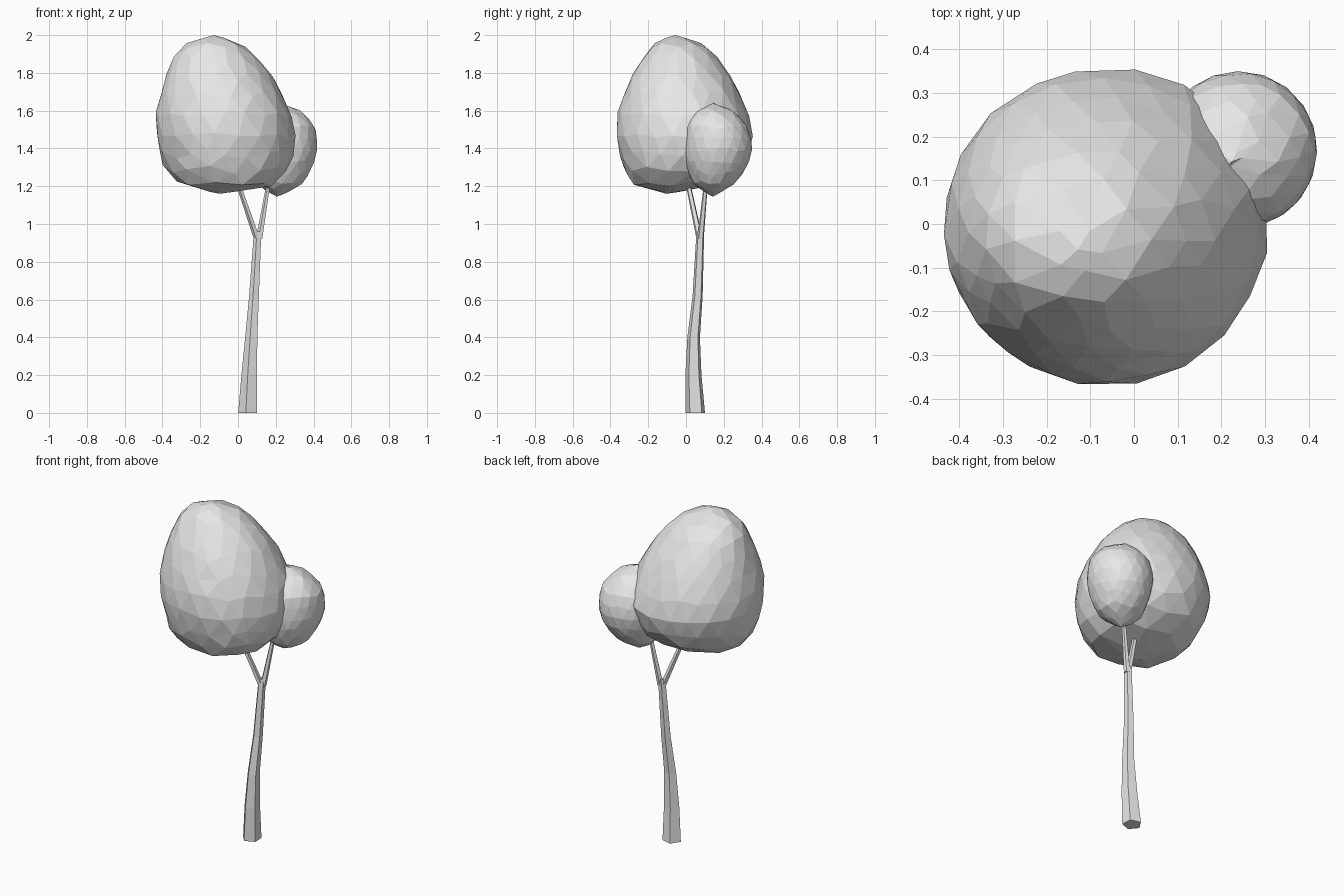
import bpy, bmesh, math, random
from mathutils import Vector

random.seed(4)
cube = bpy.data.objects.get("Cube")
if cube:
    bpy.data.objects.remove(cube, do_unlink=True)

grey = bpy.data.materials.new("light grey")
grey.use_nodes = True
grey.diffuse_color = (0.8, 0.8, 0.8, 1)
grey.node_tree.nodes["Principled BSDF"].inputs["Base Color"].default_value = (0.8, 0.8, 0.8, 1)


def finish(name, bm):
    bmesh.ops.recalc_face_normals(bm, faces=bm.faces)
    mesh = bpy.data.meshes.new(name)
    bm.to_mesh(mesh)
    bm.free()
    mesh.materials.append(grey)
    obj = bpy.data.objects.new(name, mesh)
    bpy.context.collection.objects.link(obj)


def sample(rings, z):
    """Centre and half widths of a crown at height z."""
    for a, b in zip(rings, rings[1:]):
        if z <= b[0]:
            t = (z - a[0]) / (b[0] - a[0])
            return [p + (q - p) * t for p, q in zip(a[1:], b[1:])]
    return rings[-1][1:]


def crown(name, rings, jitter):
    """Faceted ball reshaped to a profile of (z, x, y, half width x, half width y)."""
    bm = bmesh.new()
    bmesh.ops.create_icosphere(bm, subdivisions=3, radius=1)
    low, high = rings[0][0], rings[-1][0]
    for v in bm.verts:
        n = v.co.normalized()
        z = low + (high - low) * (n.z + 1) / 2
        x, y, rx, ry = sample(rings, z)
        flat = Vector((n.x, n.y))
        if flat.length > 0.01:
            flat.normalize()
        wobble = Vector([random.uniform(-jitter, jitter) for _ in range(3)])
        tangent = wobble - n * wobble.dot(n)
        v.co = Vector((x + rx * flat.x, y + ry * flat.y, z)) + tangent
    finish(name, bm)


def limb(name, rings):
    """Five-sided tapering tube through (x, y, z, radius) rings."""
    bm = bmesh.new()
    loops = []
    for x, y, z, r in rings:
        angles = [math.radians(72 * k - 33) for k in range(5)]
        loops.append([bm.verts.new((x + r * math.cos(a), y + r * math.sin(a), z)) for a in angles])
    for a, b in zip(loops, loops[1:]):
        for k in range(5):
            j = (k + 1) % 5
            bm.faces.new((a[k], a[j], b[j], b[k]))
    bm.faces.new(loops[0])
    bm.faces.new(loops[-1])
    finish(name, bm)


# Foliage
crown("large_crown", [
    (1.16, -0.09, -0.09, 0, 0),
    (1.20, -0.06, -0.07, 0.24, 0.21),
    (1.30, -0.055, -0.02, 0.335, 0.32),
    (1.45, -0.06, -0.005, 0.372, 0.367),
    (1.60, -0.078, -0.015, 0.358, 0.345),
    (1.75, -0.095, -0.025, 0.30, 0.285),
    (1.90, -0.125, -0.03, 0.212, 0.185),
    (1.97, -0.13, -0.045, 0.13, 0.115),
    (2.00, -0.14, -0.06, 0, 0)], 0.016)
crown("small_crown", [
    (1.145, 0.21, 0.14, 0, 0),
    (1.20, 0.22, 0.145, 0.115, 0.10),
    (1.30, 0.237, 0.163, 0.16, 0.164),
    (1.42, 0.242, 0.172, 0.184, 0.185),
    (1.52, 0.238, 0.16, 0.168, 0.163),
    (1.60, 0.225, 0.15, 0.11, 0.105),
    (1.64, 0.22, 0.15, 0, 0)], 0.008)

# Trunk and its two branches
limb("trunk", [
    (0.055, 0.05, 0, 0.054),
    (0.063, 0.040, 0.20, 0.045),
    (0.073, 0.041, 0.40, 0.035),
    (0.087, 0.062, 0.62, 0.028),
    (0.104, 0.075, 0.93, 0.022),
    (0.107, 0.077, 0.96, 0.016)])
limb("left_branch", [
    (0.113, 0.077, 0.92, 0.018),
    (0.156, 0.102, 1.18, 0.012),
    (0.185, 0.12, 1.35, 0.008)])
limb("right_branch", [
    (0.102, 0.073, 0.92, 0.018),
    (0.013, 0.018, 1.18, 0.014),
    (-0.04, -0.015, 1.35, 0.009)])
